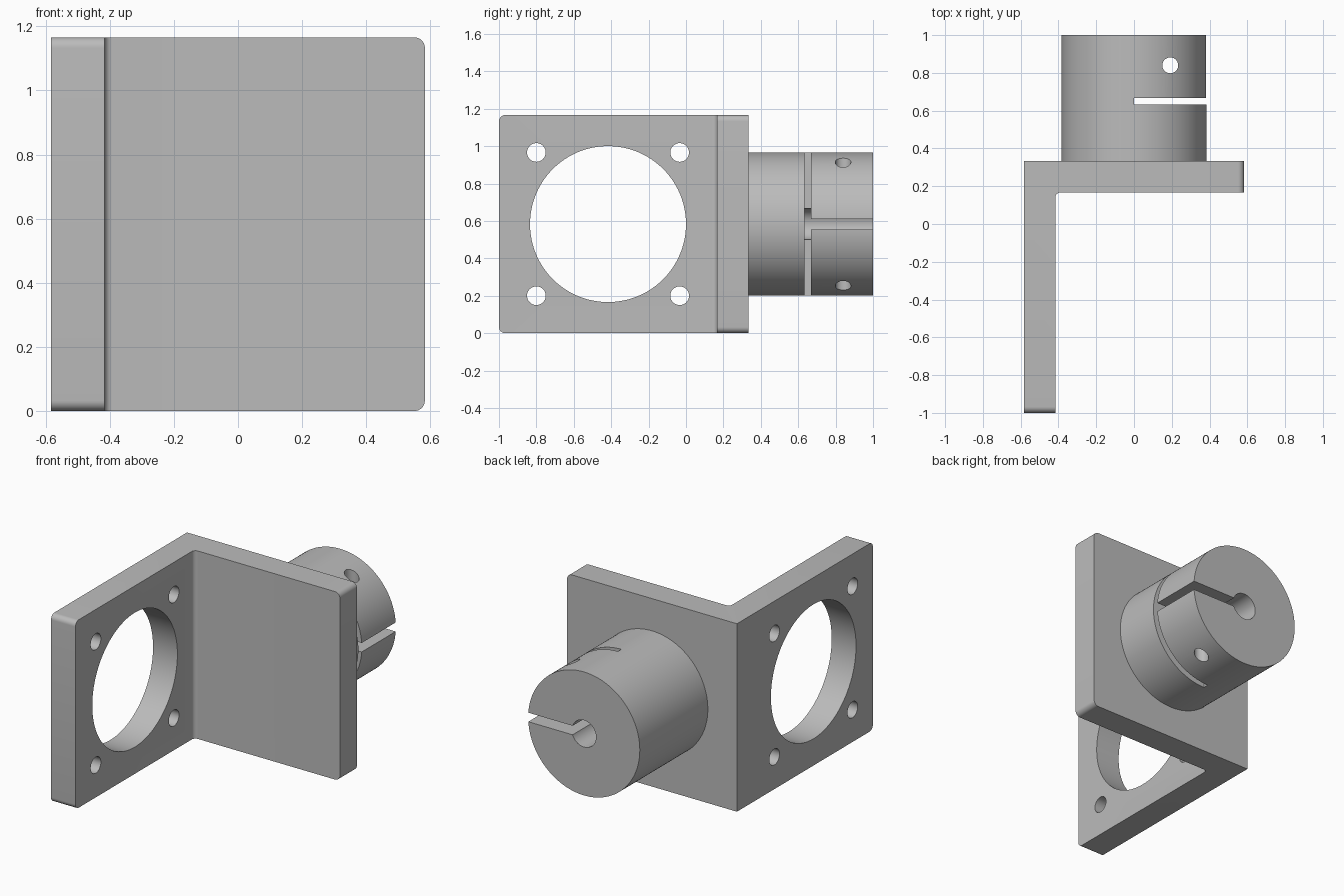
import bpy, bmesh, math
from mathutils import Matrix

if "Cube" in bpy.data.objects:
    bpy.data.objects.remove(bpy.data.objects["Cube"], do_unlink=True)

# Overall dimensions
HALF = 0.583           # half the bracket width
HEIGHT = 2 * HALF
MID = HALF             # height of the hole and hub axes
FRONT, BACK = -1.0, 0.333
THICK = 0.167
PLATE_Y = -0.417       # centre of the motor opening
HUB_R = 0.383

grey = bpy.data.materials.new("plain grey")
grey.use_nodes = True
colour = (0.5, 0.5, 0.5, 1)
grey.diffuse_color = colour
grey.node_tree.nodes["Principled BSDF"].inputs["Base Color"].default_value = colour


def make_object(name, bm):
    bmesh.ops.recalc_face_normals(bm, faces=bm.faces)
    mesh = bpy.data.meshes.new(name)
    bm.to_mesh(mesh)
    bm.free()
    obj = bpy.data.objects.new(name, mesh)
    bpy.context.collection.objects.link(obj)
    mesh.materials.append(grey)
    return obj


def cylinder(name, radius, length, centre, axis, sides=64):
    turn = {"X": Matrix.Rotation(math.pi / 2, 4, "Y"),
            "Y": Matrix.Rotation(math.pi / 2, 4, "X"),
            "Z": Matrix.Identity(4)}[axis]
    bm = bmesh.new()
    bmesh.ops.create_cone(bm, cap_ends=True, segments=sides, radius1=radius,
                          radius2=radius, depth=length,
                          matrix=Matrix.Translation(centre) @ turn)
    return make_object(name, bm)


def box(name, low, high):
    bm = bmesh.new()
    size = [b - a for a, b in zip(low, high)]
    centre = [(a + b) / 2 for a, b in zip(low, high)]
    bmesh.ops.create_cube(bm, size=1, matrix=Matrix.Translation(centre)
                          @ Matrix.Diagonal((*size, 1)))
    return make_object(name, bm)


def cut(obj, cutters):
    for cutter in cutters:
        cutter.hide_render = True
        mod = obj.modifiers.new("cut", "BOOLEAN")
        mod.operation = "DIFFERENCE"
        mod.solver = "EXACT"
        mod.object = cutter
        bpy.context.view_layer.objects.active = obj
        bpy.ops.object.modifier_apply(modifier=mod.name)
        bpy.data.objects.remove(cutter, do_unlink=True)


def smooth(obj):
    bpy.ops.object.select_all(action="DESELECT")
    obj.select_set(True)
    bpy.context.view_layer.objects.active = obj
    bpy.ops.object.shade_smooth_by_angle(angle=math.radians(30))


# Angle bracket: L profile extruded upwards
inner_x, inner_y = -HALF + THICK, BACK - THICK
profile = [(-HALF, FRONT), (inner_x, FRONT), (inner_x, inner_y),
           (HALF, inner_y), (HALF, BACK), (-HALF, BACK)]
bm = bmesh.new()
base = bm.faces.new([bm.verts.new((x, y, 0)) for x, y in profile])
top = bmesh.ops.extrude_face_region(bm, geom=[base])["geom"]
bmesh.ops.translate(bm, vec=(0, 0, HEIGHT),
                    verts=[v for v in top if isinstance(v, bmesh.types.BMVert)])


def edges_where(test):
    return [e for e in bm.edges if all(test(v.co) for v in e.verts)]


# Round the free corners of both plates, then the inner bend
level = lambda e: abs(e.verts[0].co.z - e.verts[1].co.z) < 0.01
corners = edges_where(lambda p: p.y < FRONT + 0.01)
corners += edges_where(lambda p: p.x > HALF - 0.01)
bmesh.ops.bevel(bm, geom=[e for e in corners if level(e)], offset=0.033,
                segments=8, profile=0.5, affect="EDGES")
bend = edges_where(lambda p: abs(p.x - inner_x) < 0.001 and abs(p.y - inner_y) < 0.001)
bmesh.ops.bevel(bm, geom=bend, offset=0.025, segments=8, profile=0.5, affect="EDGES")
bracket = make_object("angle_bracket", bm)

# Motor opening and four screw holes in the side plate
holes = [cylinder("opening", 0.417, 0.4, (-HALF + THICK / 2, PLATE_Y, MID), "X", 96)]
for sy in (-1, 1):
    for sz in (-1, 1):
        spot = (-HALF + THICK / 2, PLATE_Y + sy * HUB_R, MID + sz * HUB_R)
        holes.append(cylinder("screw_hole", 0.05, 0.4, spot, "X", 32))
cut(bracket, holes)
smooth(bracket)

# Clamping hub with bore, clamp slit, relief slot and screw hole
hub = cylinder("clamp_hub", HUB_R, 1 - BACK, (0, (1 + BACK) / 2, MID), "Y", 128)
cut(hub, [
    cylinder("bore", 0.083, 1, (0, BACK + 0.502, MID), "Y", 48),
    box("slit", (0, 0.65, MID - 0.028), (0.5, 1.1, MID + 0.028)),
    box("relief", (0, 0.633, 0), (0.5, 0.667, HEIGHT)),
    cylinder("clamp_screw_hole", 0.042, HEIGHT, (0.192, 0.84, MID), "Z", 32),
])
smooth(hub)
